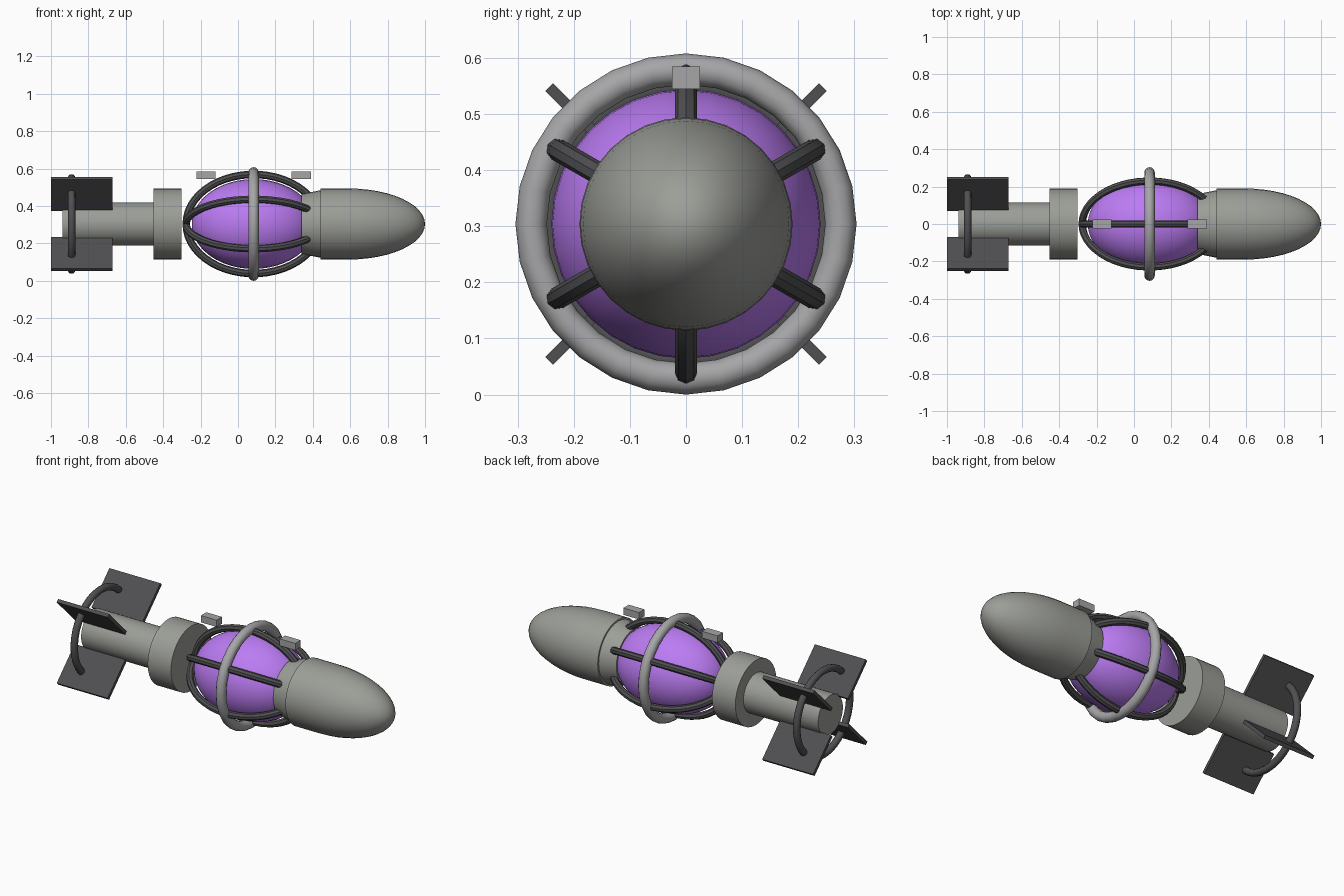
import bpy, bmesh
from math import pi, sin, cos, radians
from mathutils import Matrix

if "Cube" in bpy.data.objects:
    bpy.data.objects.remove(bpy.data.objects["Cube"])

CZ = 0.304  # height of the long axis


def material(name, color):
    m = bpy.data.materials.new(name)
    m.diffuse_color = color
    m.use_nodes = True
    m.node_tree.nodes["Principled BSDF"].inputs["Base Color"].default_value = m.diffuse_color
    return m


PURPLE = material("purple", (0.5, 0.2, 0.9, 1))
DARK = material("dark_metal", (0.08, 0.08, 0.085, 1))
BODY = material("body_metal", (0.33, 0.34, 0.31, 1))
LIGHT = material("light_metal", (0.38, 0.38, 0.39, 1))


def finish(obj, name, mat, smooth=True):
    obj.name = name
    obj.data.materials.append(mat)
    if smooth:
        bpy.ops.object.select_all(action='DESELECT')
        obj.select_set(True)
        bpy.context.view_layer.objects.active = obj
        bpy.ops.object.shade_smooth_by_angle(angle=radians(35))
    return obj


def lathe(name, profile, mat, sides=32):
    """Revolve (x, radius) points around the long axis."""
    bm = bmesh.new()
    vs = [bm.verts.new((x, 0, r)) for x, r in profile]
    es = [bm.edges.new(p) for p in zip(vs, vs[1:])]
    bmesh.ops.spin(bm, geom=vs + es, cent=(0, 0, 0), axis=(1, 0, 0),
                   angle=2 * pi, steps=sides, use_duplicate=False)
    bmesh.ops.remove_doubles(bm, verts=bm.verts, dist=1e-4)
    bmesh.ops.recalc_face_normals(bm, faces=bm.faces)
    me = bpy.data.meshes.new(name)
    bm.to_mesh(me)
    bm.free()
    obj = bpy.data.objects.new(name, me)
    bpy.context.collection.objects.link(obj)
    obj.location.z = CZ
    return finish(obj, name, mat)


def ring(name, x, major, minor, mat, sides):
    bpy.ops.mesh.primitive_torus_add(location=(x, 0, CZ), rotation=(0, pi / 2, 0),
                                     major_radius=major, minor_radius=minor,
                                     major_segments=sides, minor_segments=12)
    return finish(bpy.context.object, name, mat)


def box(name, size, matrix, mat):
    bpy.ops.mesh.primitive_cube_add(size=1)
    obj = bpy.context.object
    obj.data.transform(Matrix.Diagonal((*size, 1)))
    obj.matrix_world = matrix
    return finish(obj, name, mat, smooth=False)


# Nose: domed end, straight band and tapered collar
lathe("nose", [(0.44, 0), (0.44, 0.19), (0.59, 0.19)]
      + [(0.59 + 0.41 * sin(i * pi / 24), 0.19 * cos(i * pi / 24)) for i in range(1, 12)]
      + [(1.0, 0)], BODY)
lathe("nose_collar", [(0.34, 0), (0.34, 0.16), (0.44, 0.18), (0.44, 0)], BODY)

# Tail: collar and narrow tube
lathe("tail_collar", [(-0.453, 0), (-0.453, 0.19), (-0.302, 0.19), (-0.302, 0)], BODY)
lathe("tail_tube", [(-0.937, 0), (-0.937, 0.115), (-0.44, 0.115), (-0.44, 0)], BODY)

# Glowing core
lathe("core", [(0.083 - 0.33 * cos(i * pi / 24), 0.24 * sin(i * pi / 24))
               for i in range(25)], PURPLE)

# Cage bars following an ellipse around the core
for k in range(6):
    curve = bpy.data.curves.new("cage_bar", 'CURVE')
    curve.dimensions = '3D'
    curve.bevel_depth = 0.02
    curve.bevel_resolution = 2
    curve.use_fill_caps = True
    spline = curve.splines.new('POLY')
    n = 20
    spline.points.add(n)
    for i, p in enumerate(spline.points):
        t = pi - (pi - radians(35)) * i / n
        p.co = (0.083 + 0.36 * cos(t), 0, 0.265 * sin(t), 1)
    tmp = bpy.data.objects.new("tmp", curve)
    bpy.context.collection.objects.link(tmp)
    me = bpy.data.meshes.new_from_object(tmp.evaluated_get(bpy.context.evaluated_depsgraph_get()))
    bpy.data.objects.remove(tmp)
    bar = bpy.data.objects.new("cage_bar", me)
    bpy.context.collection.objects.link(bar)
    bar.location.z = CZ
    bar.rotation_euler.x = k * pi / 3
    finish(bar, f"cage_bar_{k + 1}", DARK)

# Hoops
ring("cage_hoop", 0.083, 0.276, 0.028, LIGHT, 28)
ring("tail_hoop", -0.89, 0.246, 0.02, DARK, 32)

# Mounting lugs on top
for name, x in (("rear_lug", -0.172), ("front_lug", 0.338)):
    box(name, (0.102, 0.05, 0.04), Matrix.Translation((x, 0, 0.565)), LIGHT)

# Four diagonal tail fins
for k in range(4):
    m = (Matrix.Translation((0, 0, CZ)) @ Matrix.Rotation(pi / 4 + k * pi / 2, 4, 'X')
         @ Matrix.Translation((-0.835, 0, 0.2275)))
    box(f"tail_fin_{k + 1}", (0.33, 0.02, 0.235), m, DARK)
